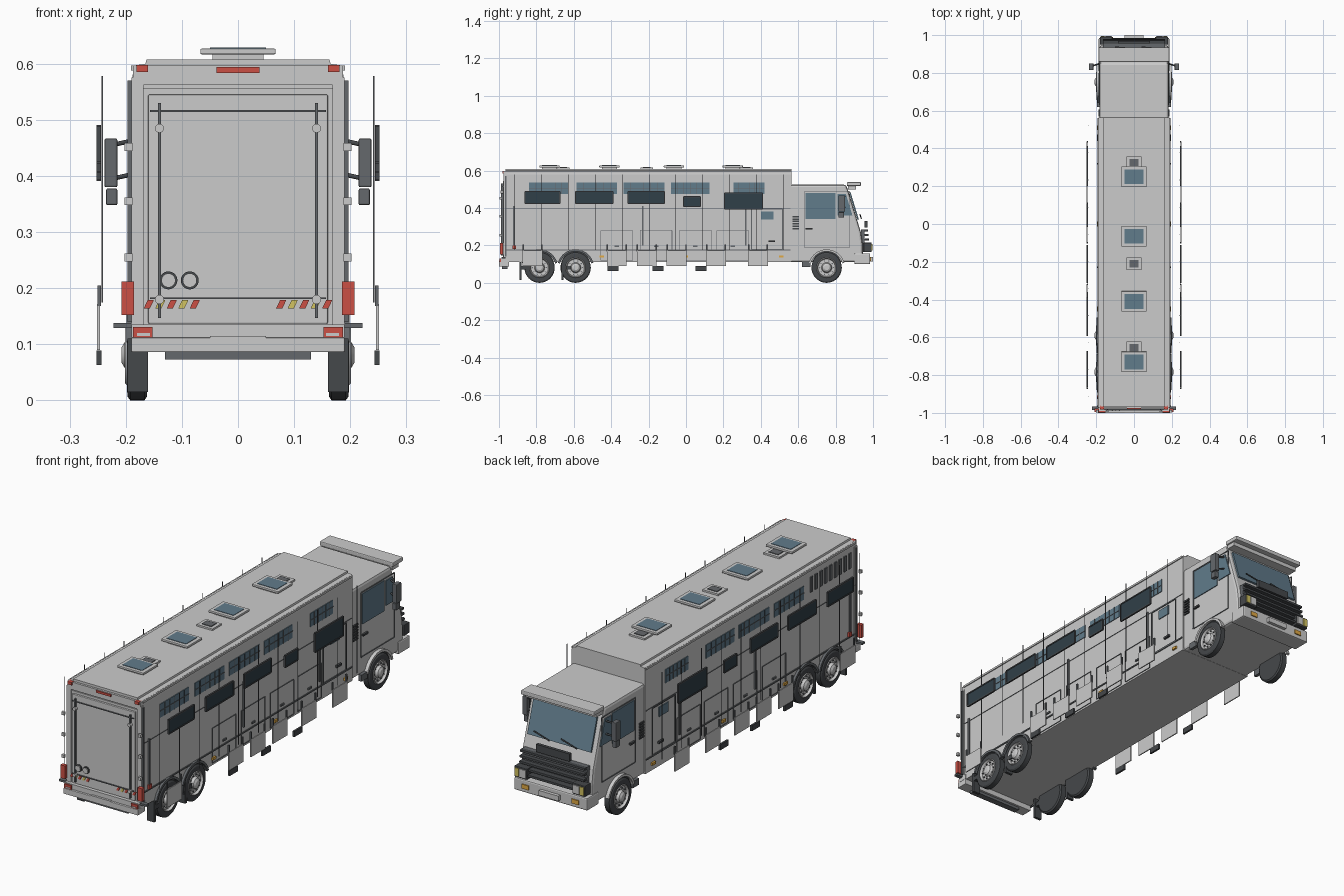
import bpy, bmesh, math
from mathutils import Matrix, Vector


def material(name, rgb):
    m = bpy.data.materials.new(name)
    m.diffuse_color = (*rgb, 1)
    return m


GLASS = material("blue_glass", (0.12, 0.2, 0.26))
DARK = material("dark_tint", (0.03, 0.05, 0.065))
BLACK = material("black_rubber", (0.06, 0.065, 0.07))
SEAM = material("seam_grey", (0.13, 0.14, 0.15))
RED = material("red_lens", (0.6, 0.08, 0.06))
AMBER = material("amber_lens", (0.75, 0.4, 0.06))
YELLOW = material("yellow_stripe", (0.65, 0.55, 0.12))
WHITE = material("pale_plate", (0.7, 0.72, 0.72))


def finish(name, bm, mat=None, bevel=0):
    bmesh.ops.recalc_face_normals(bm, faces=bm.faces)
    me = bpy.data.meshes.new(name)
    bm.to_mesh(me)
    bm.free()
    ob = bpy.data.objects.new(name, me)
    bpy.context.collection.objects.link(ob)
    if mat:
        me.materials.append(mat)
    if bevel:
        b = ob.modifiers.new("bevel", 'BEVEL')
        b.width, b.segments = bevel, 2
    return ob


def box(name, x, y, z, mat=None, bevel=0, rx=0):
    """Box from (min, max) ranges, optionally tilted about x."""
    c = Vector([(r[0] + r[1]) / 2 for r in (x, y, z)])
    d = [abs(r[1] - r[0]) for r in (x, y, z)]
    bm = bmesh.new()
    bmesh.ops.create_cube(bm, size=1, matrix=Matrix.Translation(c) @ Matrix.Rotation(rx, 4, 'X') @ Matrix.Diagonal((*d, 1)))
    return finish(name, bm, mat, bevel)


def pair(name, x, y, z, mat=None, bevel=0):
    for s, side in ((1, "right"), (-1, "left")):
        box(f"{name}_{side}", (s * x[0], s * x[1]), y, z, mat, bevel)


def extrude(name, pts, axis, a, b, mat=None, bevel=0):
    """Extrude a profile: axis X takes (y,z) points, axis Y takes (x,z)."""
    bm = bmesh.new()
    f = bm.faces.new([bm.verts.new((a, p, q) if axis == 'X' else (p, a, q)) for p, q in pts])
    r = bmesh.ops.extrude_face_region(bm, geom=[f])
    v = [e for e in r["geom"] if isinstance(e, bmesh.types.BMVert)]
    bmesh.ops.translate(bm, verts=v, vec=(b - a, 0, 0) if axis == 'X' else (0, b - a, 0))
    return finish(name, bm, mat, bevel)


def rod(name, p, q, r, mat=None, n=12):
    p, q = Vector(p), Vector(q)
    bm = bmesh.new()
    m = Matrix.Translation((p + q) / 2) @ (q - p).to_track_quat('Z', 'Y').to_matrix().to_4x4()
    bmesh.ops.create_cone(bm, cap_ends=True, segments=n, radius1=r, radius2=r, depth=(q - p).length, matrix=m)
    return finish(name, bm, mat)


def lathe(name, prof, s, y, z, mat=None, n=40):
    """Spin (x, radius) points about the wheel axle."""
    bm = bmesh.new()
    vs = [bm.verts.new((s * px, y, z + pr)) for px, pr in prof]
    es = [bm.edges.new(e) for e in zip(vs, vs[1:])]
    bmesh.ops.spin(bm, geom=vs + es, cent=(0, y, z), axis=(1, 0, 0), angle=2 * math.pi, steps=n)
    bmesh.ops.remove_doubles(bm, verts=bm.verts, dist=1e-5)
    ob = finish(name, bm, mat)
    bpy.context.view_layer.objects.active = ob
    ob.select_set(True)
    bpy.ops.object.shade_smooth_by_angle(angle=math.radians(30))
    ob.select_set(False)


def outline(name, x, y, z, t=0.003, mat=SEAM):
    """Thin rectangular frame on both flanks."""
    for k, e in enumerate(y):
        pair(f"{name}_post{k}", x, (e - t / 2, e + t / 2), z, mat)
    for k, e in enumerate(z):
        pair(f"{name}_rail{k}", x, y, (e - t / 2, e + t / 2), mat)


# Living body, roof and chassis
half = [(0.188, 0.11), (0.188, 0.578), (0.185, 0.597), (0.165, 0.6), (0.163, 0.608)]
extrude("body_shell", half + [(-x, z) for x, z in reversed(half)], 'Y', -0.965, 0.565)
pair("lower_body_rail", (0.187, 0.192), (-0.96, 0.56), (0.172, 0.178), SEAM)
pair("upper_body_rail", (0.186, 0.191), (-0.96, 0.56), (0.588, 0.597))
pair("waist_rail", (0.187, 0.19), (-0.96, 0.56), (0.398, 0.401), SEAM)

# Roof hatches
for y in (0.25, -0.065, -0.41, -0.73):
    box("hatch_base", (-0.045, 0.045), (y - 0.04, y + 0.04), (0.605, 0.618))
    box("hatch_frame", (-0.067, 0.067), (y - 0.054, y + 0.054), (0.617, 0.627), None, 0.002)
    box("hatch_glass", (-0.05, 0.05), (y - 0.039, y + 0.039), (0.625, 0.629), GLASS)
for y in (0.325, -0.21, -0.655):
    box("vent_frame", (-0.04, 0.04), (y - 0.033, y + 0.033), (0.606, 0.616))
    box("vent_lid", (-0.024, 0.024), (y - 0.019, y + 0.019), (0.614, 0.619), SEAM)

# Upper windows; the rear left one is a louvre
for i, (a, b) in enumerate([(-0.84, -0.63), (-0.585, -0.37), (-0.335, -0.115), (-0.08, 0.125), (0.255, 0.42)]):
    for s in (1, -1):
        if i == 0 and s == -1:
            for k in range(9):
                y = -0.93 + k * 0.035
                box("louvre_slat", (-0.187, -0.193), (y, y + 0.018), (0.49, 0.56), SEAM)
            continue
        box("upper_window", (s * 0.187, s * 0.191), (a, b), (0.475, 0.537), GLASS)
        for k in range(1, 6):
            y = a + (b - a) * k / 6
            box("window_bar", (s * 0.19, s * 0.193), (y - 0.001, y + 0.001), (0.475, 0.537), SEAM)
        box("window_crossbar", (s * 0.19, s * 0.193), (a, b), (0.505, 0.508), SEAM)
# Stand-off window flaps
for a, b, c, d in [(-0.86, -0.675, 0.425, 0.488), (-0.59, -0.39, 0.425, 0.488), (-0.31, -0.115, 0.425, 0.488),
                   (-0.013, 0.078, 0.408, 0.46), (0.205, 0.41, 0.394, 0.48)]:
    pair("window_flap", (0.245, 0.25), (a, b), (c, d), DARK)
    outline("flap_rim", (0.244, 0.252), (a, b), (c, d), 0.006, BLACK)
# Stand-off panel trims, skirts and steps
for k in range(11):
    y = -0.915 + k * 0.1435
    pair("panel_trim", (0.241, 0.243), (y - 0.0015, y + 0.0015), (0.175, 0.578), SEAM)
for y in (-0.82, -0.37, -0.21, -0.05, 0.16, 0.385):
    pair("skirt_panel", (0.246, 0.251), (y - 0.053, y + 0.053), (0.09, 0.172))
    for e in (-0.05, 0.05):
        pair("skirt_hinge", (0.244, 0.25), (y + e - 0.004, y + e + 0.004), (0.168, 0.205), SEAM)
for y in (-0.39, -0.15, 0.08):
    pair("step", (0.243, 0.252), (y - 0.03, y + 0.03), (0.063, 0.089), BLACK)

# Flank doors and lockers
for y in (-0.92, -0.23, 0.32):
    pair("flank_bar", (0.187, 0.195), (y - 0.004, y + 0.004), (0.2, 0.41), SEAM)
outline("entry_door", (0.187, 0.192), (0.35, 0.515), (0.178, 0.395), 0.005)
pair("door_window", (0.187, 0.192), (0.4, 0.468), (0.338, 0.382), GLASS)
pair("door_handle", (0.187, 0.197), (0.44, 0.475), (0.217, 0.227), BLACK)
for y in (-0.37, -0.16, 0.05, 0.25):
    outline("locker", (0.187, 0.191), (y - 0.085, y + 0.085), (0.12, 0.28))
    pair("locker_latch", (0.187, 0.194), (y - 0.012, y + 0.012), (0.192, 0.2), SEAM)
for y in (-0.45, 0.0, 0.51):
    pair("side_marker", (0.187, 0.196), (y - 0.012, y + 0.012), (0.135, 0.147), AMBER)
pair("side_reflector", (0.187, 0.197), (-0.927, -0.908), (0.18, 0.2), RED)

# Tail frame and loading ramp
pair("tail_post", (0.168, 0.19), (-0.975, -0.955), (0.135, 0.576))
box("tail_header", (-0.187, 0.187), (-0.975, -0.955), (0.562, 0.597))
box("ramp_surround", (-0.168, 0.168), (-0.97, -0.955), (0.135, 0.556))
box("ramp", (-0.16, 0.16), (-0.979, -0.965), (0.137, 0.545), None, 0.002)
for z in (0.182, 0.516):
    box("ramp_crossbar", (-0.157, 0.157), (-0.984, -0.978), (z - 0.0015, z + 0.0015), SEAM)
pair("ramp_strut", (0.137, 0.143), (-0.988, -0.978), (0.147, 0.53), SEAM)
for s in (1, -1):
    for z in (0.18, 0.485):
        rod("ramp_knob", (s * 0.14, -0.993, z), (s * 0.14, -0.975, z), 0.008, WHITE, 20)
    for k in range(5):
        x = s * (0.077 + 0.0205 * k)
        extrude("hazard_stripe", [(x - 0.009, 0.164), (x + 0.002, 0.164), (x + 0.009, 0.179), (x - 0.002, 0.179)],
                'Y', -0.983, -0.978, YELLOW if k % 2 else RED)
for x in (-0.124, -0.086):
    rod("round_lamp_rim", (x, -0.985, 0.214), (x, -0.975, 0.214), 0.016, BLACK, 28)
    rod("round_lamp", (x, -0.989, 0.214), (x, -0.98, 0.214), 0.0125, WHITE, 28)
pair("roof_marker", (0.16, 0.181), (-0.982, -0.96), (0.585, 0.598), RED)
box("brake_strip", (-0.038, 0.038), (-0.98, -0.96), (0.584, 0.594), RED)
pair("tail_lamp", (0.185, 0.208), (-0.995, -0.978), (0.152, 0.212), RED)
for z in (0.255, 0.355, 0.452):
    pair("tail_hinge", (0.188, 0.202), (-0.997, -0.985), (z - 0.007, z + 0.007))
pair("tail_hinge_rail", (0.19, 0.197), (-0.968, -0.96), (0.14, 0.57), SEAM)
# Rear bumper
box("rear_bumper", (-0.19, 0.19), (-1.0, -0.945), (0.086, 0.112), None, 0.002)
box("rear_bumper_top", (-0.19, 0.19), (-0.99, -0.945), (0.112, 0.135))
pair("bumper_lamp", (0.152, 0.187), (-0.997, -0.98), (0.112, 0.131), RED)
pair("bumper_lamp_lens", (0.157, 0.18), (-0.999, -0.99), (0.115, 0.12), WHITE)
box("rear_plate", (-0.05, 0.05), (-1.0, -0.985), (0.095, 0.115), WHITE)
box("underrun_bar", (-0.13, 0.13), (-0.985, -0.955), (0.073, 0.086), SEAM)
pair("bumper_stop", (0.19, 0.222), (-0.985, -0.965), (0.129, 0.138), SEAM)

# Wheels, arches and mudflaps
tyre = [(0.162, 0), (0.162, 0.074), (0.167, 0.081), (0.192, 0.081), (0.197, 0.074), (0.198, 0.054)]
rim = [(0.198, 0.054), (0.201, 0.051), (0.19, 0.046), (0.19, 0.028), (0.202, 0.023), (0.208, 0.013), (0.208, 0)]
for y in (-0.783, -0.59, 0.752):
    for s in (1, -1):
        lathe("tyre", tyre, s, y, 0.081, BLACK)
        lathe("wheel_rim", rim, s, y, 0.081)
        for k in range(10):
            a = k * math.pi / 5
            p, q = y + 0.037 * math.cos(a), 0.081 + 0.037 * math.sin(a)
            rod("wheel_nut", (s * 0.188, p, q), (s * 0.196, p, q), 0.0035, SEAM, 6)
        arc = [math.radians(15 + 10 * k) for k in range(16)]
        pts = [(y + r * math.cos(a), 0.081 + r * math.sin(a)) for r, seq in ((0.098, arc), (0.087, arc[::-1])) for a in seq]
        extrude("wheel_arch", pts, 'X', s * 0.18, s * 0.199, None if y > 0 else SEAM)
        rod("arch_shadow", (s * 0.186, y, 0.1), (s * 0.1885, y, 0.1), 0.075, BLACK, 32)
for y in (-0.885, -0.66):
    pair("mudflap", (0.16, 0.197), (y - 0.006, y + 0.006), (0.015, 0.11), BLACK)
    pair("mudflap_bracket", (0.165, 0.197), (y, y + 0.05), (0.07, 0.09), BLACK)

# Cab
extrude("cab_shell", [(0.555, 0.11), (0.945, 0.11), (0.945, 0.2), (0.935, 0.27), (0.868, 0.49), (0.855, 0.525), (0.555, 0.525)],
        'X', -0.183, 0.183, None, 0.012)
box("sun_visor", (-0.187, 0.187), (0.86, 0.935), (0.518, 0.538), None, 0.004)
box("visor_lip", (-0.18, 0.18), (0.865, 0.91), (0.5, 0.52))
tilt = math.atan(0.067 / 0.22)
box("windscreen", (-0.162, 0.162), (0.894, 0.902), (0.335, 0.487), GLASS, 0, tilt)
for x in (-0.1, 0.04):
    rod("wiper", (x, 0.937, 0.345), (x + 0.085, 0.93, 0.365), 0.003, BLACK)
pair("cab_window", (0.18, 0.187), (0.64, 0.8), (0.34, 0.48), GLASS)
for s in (1, -1):
    extrude("quarter_window", [(0.81, 0.36), (0.89, 0.36), (0.855, 0.475), (0.81, 0.475)], 'X', s * 0.18, s * 0.187, GLASS)
    for z in (0.455, 0.395):
        rod("mirror_arm", (s * 0.18, 0.85, z + 0.01), (s * 0.225, 0.835, z), 0.004, BLACK)
outline("cab_door", (0.182, 0.186), (0.632, 0.875), (0.19, 0.487), 0.004)
pair("cab_handle", (0.182, 0.192), (0.64, 0.675), (0.285, 0.294), BLACK)
for k in range(6):
    pair("side_intake", (0.182, 0.189), (0.57, 0.605), (0.285 + k * 0.013, 0.293 + k * 0.013), BLACK)
pair("mirror", (0.215, 0.238), (0.815, 0.85), (0.38, 0.467), SEAM, 0.003)
pair("small_mirror", (0.215, 0.235), (0.815, 0.845), (0.348, 0.378), SEAM, 0.003)
pair("cab_step", (0.18, 0.195), (0.62, 0.665), (0.085, 0.115), SEAM)

# Grille, lamps and front bumper
box("badge_panel", (-0.085, 0.085), (0.955, 0.97), (0.295, 0.33), BLACK)
box("grille_back", (-0.165, 0.165), (0.935, 0.955), (0.165, 0.285), SEAM)
for k in range(5):
    z = 0.175 + k * 0.025
    box("grille_slat", (-0.165, 0.165), (0.955, 0.985 - 0.003 * k), (z, z + 0.011), BLACK, 0.002)
pair("headlamp_housing", (0.115, 0.18), (0.95, 0.992), (0.165, 0.215), BLACK, 0.003)
pair("headlamp", (0.12, 0.152), (0.985, 0.996), (0.172, 0.208), WHITE)
pair("indicator", (0.155, 0.176), (0.985, 0.996), (0.172, 0.208), YELLOW)
box("front_bumper", (-0.187, 0.187), (0.9, 0.985), (0.1, 0.158), None, 0.006)
box("front_plate", (-0.05, 0.05), (0.98, 1.0), (0.115, 0.138), WHITE)
pair("fog_lamp", (0.11, 0.145), (0.98, 0.99), (0.118, 0.138), AMBER)
